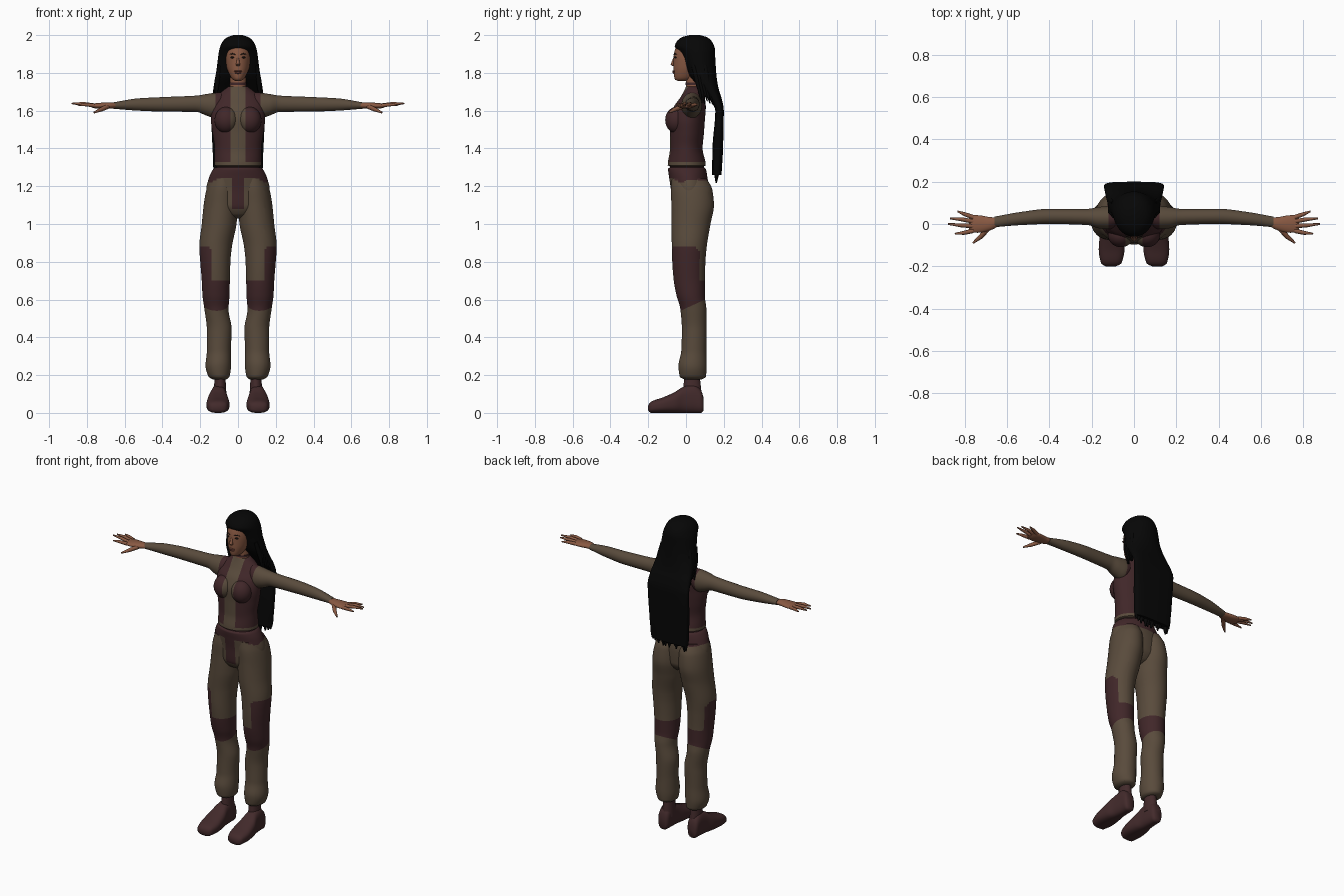
import bpy, bmesh, math, random
from mathutils import Vector, Matrix

if "Cube" in bpy.data.objects:
    bpy.data.objects.remove(bpy.data.objects["Cube"], do_unlink=True)
random.seed(4)


def material(name, r, g, b):
    m = bpy.data.materials.new(name)
    m.use_nodes = True
    m.diffuse_color = (r, g, b, 1)
    node = next(n for n in m.node_tree.nodes if n.type == 'BSDF_PRINCIPLED')
    node.inputs["Base Color"].default_value = (r, g, b, 1)
    return m


CLOTH = material("brown_cloth", .1, .07, .045)
MAROON = material("maroon_panel", .052, .02, .022)
SHOE = material("maroon_leather", .055, .023, .024)
SKIN = material("skin", .25, .1, .055)
LIPS = material("lips", .15, .05, .035)
HAIR = material("black_hair", .002, .002, .002)
EYE = material("dark_eyes", .02, .012, .01)


def finish(bm, name, mats, rule=None, cuts=()):
    """Cut along colour borders, assign materials by rule, add to the scene."""
    for co, no in cuts:
        bmesh.ops.bisect_plane(bm, geom=bm.verts[:] + bm.edges[:] + bm.faces[:],
                               plane_co=co, plane_no=no)
    bmesh.ops.recalc_face_normals(bm, faces=bm.faces[:])
    for f in bm.faces:
        f.smooth = True
        if rule:
            c = f.calc_center_median()
            f.material_index = int(rule(abs(c.x), c.y, c.z))
    me = bpy.data.meshes.new(name)
    bm.to_mesh(me)
    bm.free()
    for m in mats:
        me.materials.append(m)
    me.set_sharp_from_angle(angle=math.radians(55))
    ob = bpy.data.objects.new(name, me)
    bpy.context.collection.objects.link(ob)
    return ob


def skin_rings(bm, rings):
    loops = [[bm.verts.new(p) for p in ring] for ring in rings]
    for a, b in zip(loops, loops[1:]):
        for i in range(len(a)):
            j = (i + 1) % len(a)
            bm.faces.new((a[i], a[j], b[j], b[i]))
    bm.faces.new(loops[0])
    bm.faces.new(loops[-1])


def smooth_rows(rows, step):
    """Monotone cubic interpolation between the key sections."""
    sec = [[(q - p) / (b[0] - a[0]) for p, q in zip(a, b)] for a, b in zip(rows, rows[1:])]
    slope = [sec[0]]
    for a, b in zip(sec, sec[1:]):
        slope.append([0 if p * q <= 0 else 2 * p * q / (p + q) for p, q in zip(a, b)])
    slope.append(sec[-1])
    out = []
    for k, (a, b) in enumerate(zip(rows, rows[1:])):
        h = b[0] - a[0]
        n = max(1, math.ceil(abs(h) / step))
        for i in range(n):
            t = i / n
            s = t * t * (3 - 2 * t)
            out.append([p * (1 - s) + q * s + h * t * (1 - t) * (u * (1 - t) - v * t)
                        for p, q, u, v in zip(a, b, slope[k], slope[k + 1])])
    return out + [rows[-1]]


def loft(name, rows, mats, axis=2, side=1, rule=None, cuts=(), sides=40, step=.012):
    """Rows: position on the axis, low and high on the other two axes, squareness."""
    rows = [tuple(r) if len(r) == 6 else tuple(r) + (1,) for r in rows]
    o1, o2 = [i for i in range(3) if i != axis]
    rings = []
    for t, l1, h1, l2, h2, e in smooth_rows(rows, step):
        ring = []
        for i in range(sides):
            a = math.tau * (i + .5) / sides
            c, s = math.cos(a), math.sin(a)
            p = [0, 0, 0]
            p[axis] = t
            p[o1] = (l1 + h1) / 2 + (h1 - l1) / 2 * math.copysign(abs(c) ** e, c)
            p[o2] = (l2 + h2) / 2 + (h2 - l2) / 2 * math.copysign(abs(s) ** e, s)
            p[0] *= side
            ring.append(p)
        rings.append(ring)
    bm = bmesh.new()
    skin_rings(bm, rings)
    return finish(bm, name, mats, rule, cuts)


def sym(rows):
    return [(r[0], -r[1], r[1]) + tuple(r[2:]) for r in rows]


def tube(name, points, radii, mat, sides=10):
    pts = [Vector(p) for p in points]
    q = (pts[-1] - pts[0]).to_track_quat('Z', 'Y')
    ring = lambda p, r: [p + q @ Vector((r * math.cos(math.tau * i / sides),
                                         r * math.sin(math.tau * i / sides), 0))
                         for i in range(sides)]
    bm = bmesh.new()
    skin_rings(bm, [ring(p, r) for p, r in zip(pts, radii)])
    return finish(bm, name, [mat])


def ball(name, centre, radii, mats, rule=None, cuts=()):
    bm = bmesh.new()
    bmesh.ops.create_uvsphere(bm, u_segments=32, v_segments=20, radius=1,
                              matrix=Matrix.Translation(centre) @ Matrix.Diagonal((*radii, 1)))
    return finish(bm, name, mats, rule, cuts)


X, Z = (1, 0, 0), (0, 0, 1)

# Colour rules
def top_rule(x, y, z):
    return z > 1.328 and not (x < .04 and y < .03)


def trouser_rule(x, y, z):
    belt = 1.245 - .5 * max(0, x - .09) + .6 * max(0, y + .03)
    if z > (min(1.235, belt) if y > -.03 else belt):
        return True
    if x < .033 and y < 0 and z > 1.08:
        return True
    if .54 + .46 * (y + .03) < z < .7:
        return True
    corner = max(0, z - .85) ** 2
    return .7 < z < .88 and x > .14 + corner * 20 and y < .07 - corner * 20


top_cuts = [((.04, 0, 0), X), ((-.04, 0, 0), X), ((0, 0, 1.328), Z)]
strip_cuts = [((.033, 0, 0), X), ((-.033, 0, 0), X), ((0, 0, 1.08), Z)]

# Torso
loft("sleeveless_top", sym([
    (1.305, .115, -.085, .095), (1.31, .125, -.097, .105), (1.4, .124, -.085, .088),
    (1.48, .135, -.085, .095), (1.55, .143, -.088, .1), (1.62, .142, -.065, .105),
    (1.67, .12, -.03, .1), (1.71, .075, -.008, .092), (1.728, .05, 0, .082)]),
    [CLOTH, MAROON], rule=top_rule, cuts=top_cuts, sides=48)
loft("waist", sym([(1.28, .115, -.085, .095), (1.32, .115, -.085, .095)]), [MAROON])

# Trousers
loft("trouser_seat", sym([
    (1.03, .03, -.01, .05), (1.05, .1, -.05, .09), (1.1, .165, -.074, .118),
    (1.18, .168, -.08, .122), (1.25, .152, -.09, .113), (1.292, .13, -.095, .105),
    (1.3, .12, -.085, .095)]), [CLOTH, MAROON], rule=trouser_rule, cuts=strip_cuts,
    sides=64, step=.006)
leg_rows = [
    (.178, .06, .135, -.01, .085), (.19, .045, .155, -.033, .105), (.25, .037, .172, -.04, .11),
    (.33, .038, .165, -.025, .108), (.44, .033, .165, -.022, .11), (.55, .05, .178, -.03, .108),
    (.62, .045, .188, -.05, .1), (.7, .043, .192, -.065, .1), (.8, .04, .2, -.073, .103),
    (.88, .032, .205, -.075, .11), (1, .008, .192, -.078, .13), (1.1, 0, .182, -.078, .148),
    (1.18, 0, .168, -.08, .14), (1.24, .01, .145, -.075, .11)]

# Sleeves, palms and shoes
arm_rows = [
    (.06, 0, .08, 1.6, 1.7), (.12, -.025, .085, 1.56, 1.695), (.17, -.02, .08, 1.575, 1.688),
    (.22, -.005, .072, 1.593, 1.68), (.4, 0, .072, 1.595, 1.672), (.53, -.005, .058, 1.6, 1.665),
    (.66, -.015, .035, 1.61, 1.644)]
palm_rows = [
    (.64, -.01, .03, 1.614, 1.64), (.68, -.03, .033, 1.61, 1.644), (.74, -.042, .042, 1.61, 1.641),
    (.77, -.04, .042, 1.615, 1.637), (.78, -.034, .036, 1.62, 1.633)]
shoe_rows = [
    (-.2, .085, .135, .012, .04), (-.187, .06, .155, 0, .058), (-.12, .045, .167, 0, .083),
    (-.06, .05, .162, 0, .11), (-.01, .06, .148, 0, .14), (.04, .063, .142, 0, .15),
    (.08, .068, .138, 0, .12), (.093, .08, .128, .012, .08)]
fingers = {"index": ((.76, -.032, 1.627), (.805, -.042, 1.632), (.848, -.046, 1.63)),
           "middle": ((.76, -.01, 1.628), (.82, -.006, 1.637), (.88, 0, 1.638)),
           "ring": ((.76, .012, 1.628), (.815, .022, 1.636), (.87, .026, 1.636)),
           "little": ((.76, .032, 1.627), (.8, .046, 1.632), (.835, .06, 1.632)),
           "thumb": ((.69, -.02, 1.622), (.725, -.06, 1.606), (.762, -.09, 1.59))}

for s, label in ((1, "left"), (-1, "right")):
    loft(label + "_trouser_leg", leg_rows, [CLOTH, MAROON], side=s, rule=trouser_rule,
         cuts=[((0, 0, .7), Z), ((0, 0, .88), Z), ((0, -.03, .54), (0, -.46, 1)),
               ((s * .14, 0, 0), X)] + strip_cuts)
    loft(label + "_shoe", [r + (.75,) for r in shoe_rows], [SHOE], axis=1, side=s)
    loft(label + "_ankle", [(.08, .06, .132, -.02, .085), (.13, .063, .128, -.015, .08),
                            (.2, .067, .122, -.008, .072)], [SHOE], side=s)
    loft(label + "_sleeve", arm_rows, [CLOTH, MAROON], axis=0, side=s,
         rule=lambda x, y, z: x < .125, sides=28)
    ball(label + "_bust", (s * .062, -.05, 1.55), (.062, .06, .07), [CLOTH, MAROON],
         top_rule, top_cuts)
    loft(label + "_palm", palm_rows, [SKIN], axis=0, side=s, sides=20)
    for finger, path in fingers.items():
        r = .013 if finger == "thumb" else .011
        tube(f"{label}_{finger}_finger", [(s * x, y, z) for x, y, z in path],
             (r, r * .85, r * .35), SKIN)

    # Eyes, brows and side locks
    ball(label + "_eye", (s * .028, -.056, 1.882), (.013, .007, .005), [EYE])
    tube(label + "_brow", [(s * .013, -.064, 1.897), (s * .03, -.058, 1.902),
                           (s * .046, -.047, 1.897)], (.002, .003, .001), EYE)
    for i in range(5):
        tube(f"{label}_side_lock_{i}",
             [(s * .095, .04 + .015 * i, 1.84), (s * .11, .06 + .013 * i, 1.76),
              (s * (.118 + .003 * i), .085 + .014 * i, 1.65 + random.uniform(-.02, .03))],
             (.012, .014, .003), HAIR)

# Head
loft("neck", sym([(1.69, .05, -.002, .085), (1.74, .043, 0, .08), (1.81, .043, .0, .08)]), [SKIN])
loft("choker", sym([(1.736, .046, -.004, .084), (1.748, .046, -.004, .084)]), [MAROON])
loft("head", sym([
    (1.758, .015, -.045, 0), (1.764, .028, -.058, .03), (1.79, .045, -.064, .06),
    (1.83, .06, -.066, .09), (1.88, .067, -.066, .11), (1.93, .065, -.056, .11),
    (1.975, .04, -.02, .08)]), [SKIN])
tube("nose", [(0, -.06, 1.888), (0, -.067, 1.86), (0, -.071, 1.845), (0, -.064, 1.836)],
     (.004, .008, .011, .008), SKIN, sides=14)
ball("upper_lip", (0, -.064, 1.809), (.02, .008, .005), [LIPS])
ball("lower_lip", (0, -.063, 1.801), (.018, .008, .006), [LIPS])

# Long hair
loft("long_hair", sym([
    (2, .025, .02, .075, 1), (1.99, .055, -.02, .11, 1), (1.965, .082, -.05, .138, 1),
    (1.94, .094, -.06, .15, 1), (1.92, .1, -.045, .154, 1), (1.88, .106, -.025, .155, 1),
    (1.83, .112, -.008, .158, 1), (1.78, .12, .02, .162, .9), (1.72, .13, .075, .172, .8),
    (1.66, .138, .125, .19, .7), (1.6, .142, .155, .2, .6), (1.4, .135, .14, .196, .6),
    (1.26, .125, .138, .188, .6)]), [HAIR], sides=56)
for i in range(15):
    x = -.112 + .016 * i
    tube(f"hair_tip_{i}", [(x, .168, 1.42), (x, .163, 1.29),
                           (x + random.uniform(-.008, .008), .16, random.uniform(1.215, 1.25))],
         (.02, .019, .004), HAIR)
